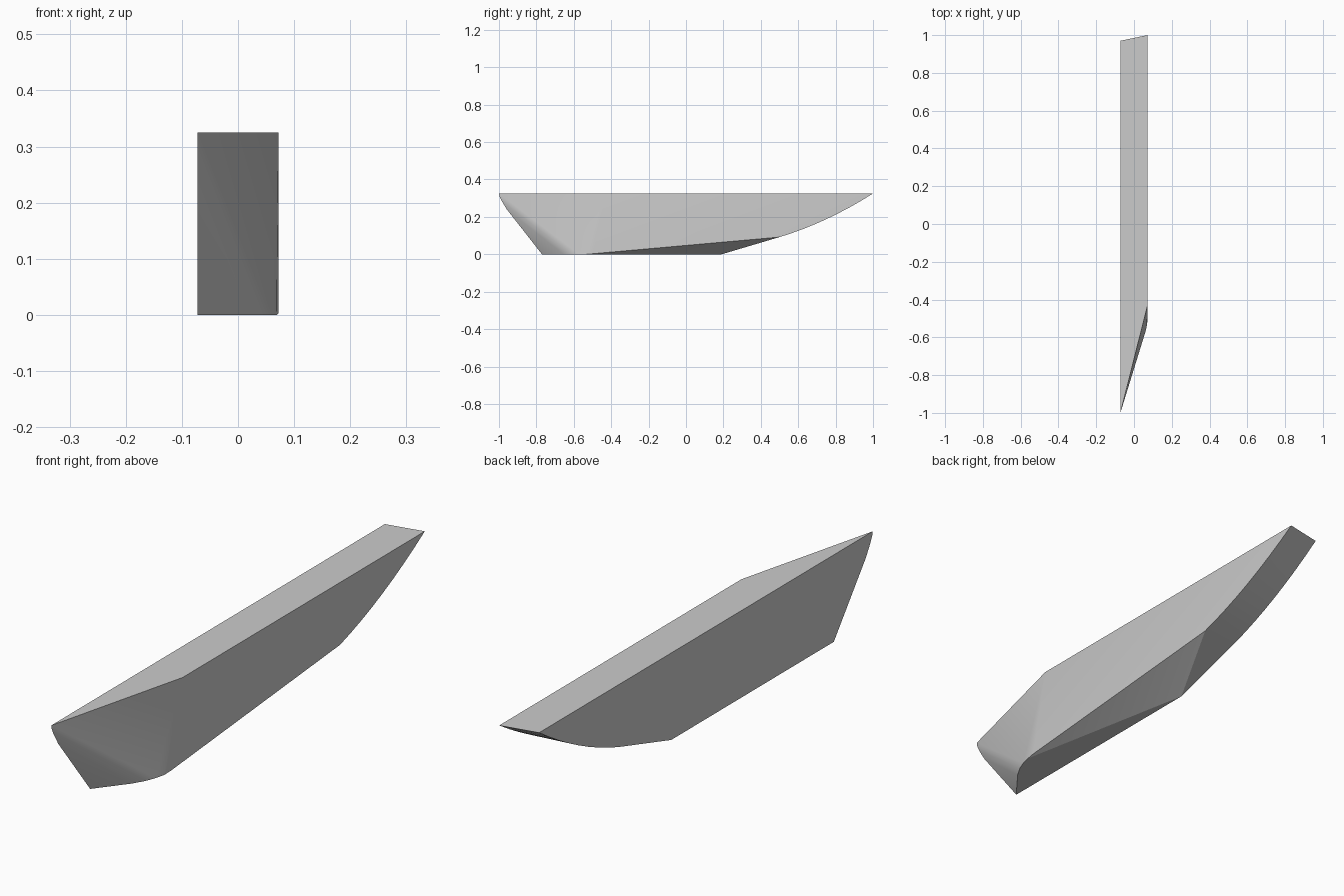
import bpy, bmesh, math

if "Cube" in bpy.data.objects:
    bpy.data.objects.remove(bpy.data.objects["Cube"])

HALF, TOP = 0.072, 0.325


def rising_stern(x, y_end, steps=8):
    """Curved underside from y = 0.5 up to the deck at the stern."""
    pts = []
    for i in range(steps + 1):
        t = 0.5 * i / steps
        y = 0.5 + (y_end - 0.5) * i / steps
        pts.append((x, y, 0.092 + 0.3 * t + 0.332 * t * t))
    return pts


# deck corners
deck = [(-HALF, -1, TOP), (HALF, -0.43, TOP), (HALF, 1, TOP), (-HALF, 0.97, TOP)]

# curved bow stem on the left side
stem = [(-HALF, y, z) for y, z in
        [(-0.996, 0.308), (-0.985, 0.285), (-0.958, 0.24), (-0.77, 0)]]

# flat keel, with its rounded front right edge
keel = [(x, y, 0) for x, y in
        [(-HALF, 0.19), (-0.03, -0.715), (0.018, -0.655), (0.045, -0.61),
         (0.06, -0.572), (0.069, -0.535)]]
chine = [(HALF, -0.50, 0.003)]

# hull wedge: skin stretched over the profiles
bm = bmesh.new()
for p in deck + stem + keel + chine + rising_stern(HALF, 1) + rising_stern(-HALF, 0.97):
    bm.verts.new(p)
bmesh.ops.remove_doubles(bm, verts=bm.verts, dist=1e-4)
res = bmesh.ops.convex_hull(bm, input=bm.verts)
junk = {g for g in res["geom_interior"] + res["geom_unused"]
        if isinstance(g, bmesh.types.BMVert)}
bmesh.ops.delete(bm, geom=list(junk), context='VERTS')
bmesh.ops.dissolve_limit(bm, angle_limit=math.radians(0.5),
                         verts=bm.verts, edges=bm.edges)
bmesh.ops.recalc_face_normals(bm, faces=bm.faces)

mesh = bpy.data.meshes.new("hull_wedge")
bm.to_mesh(mesh)
bm.free()
hull = bpy.data.objects.new("hull_wedge", mesh)
bpy.context.collection.objects.link(hull)
bpy.context.view_layer.objects.active = hull
hull.select_set(True)
bpy.ops.object.shade_smooth_by_angle(angle=math.radians(12))
